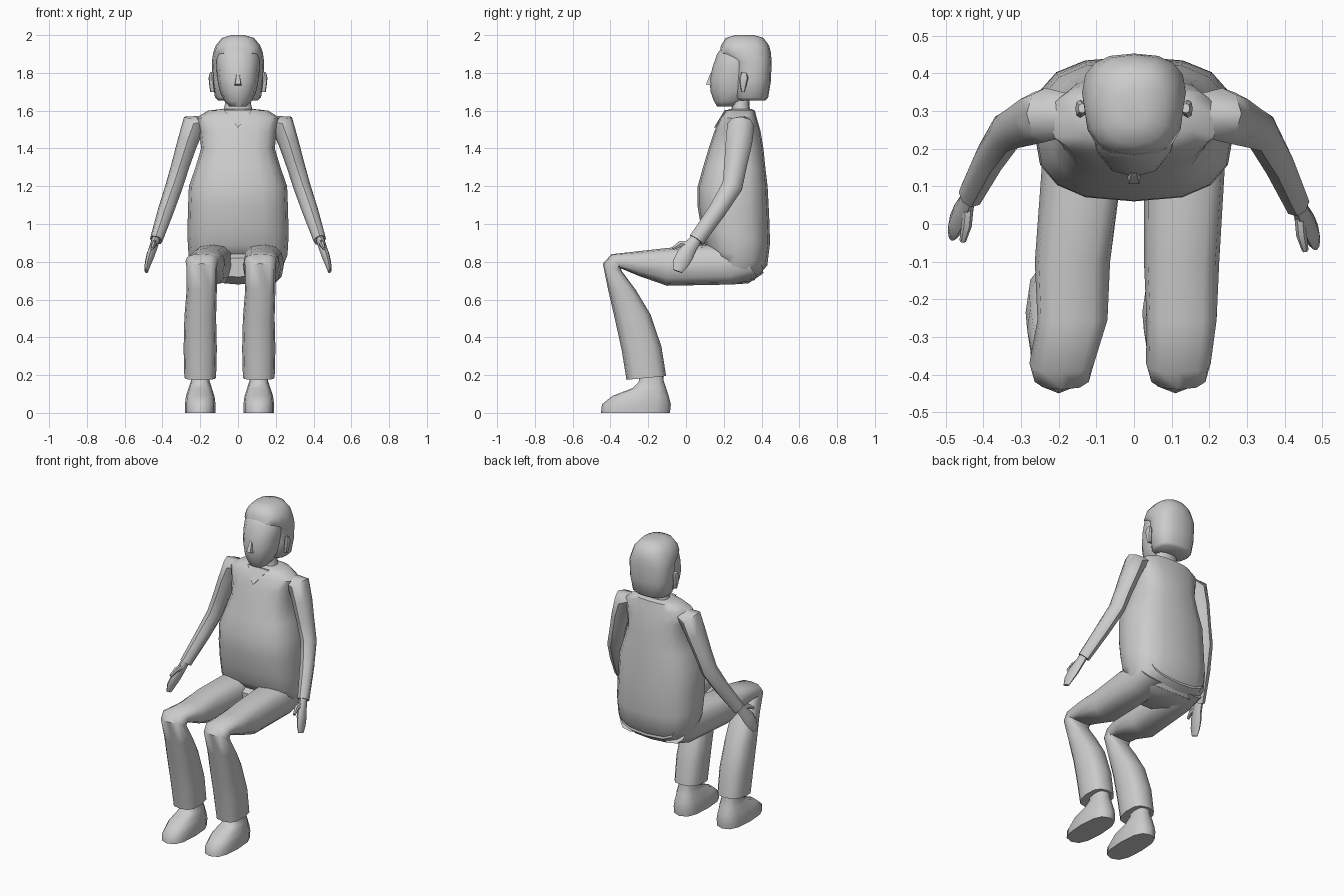
import bpy, bmesh, math
from mathutils import Vector

def spow(v, p):
    return math.copysign(abs(v) ** p, v)

def skin(name, rings, sharp=45):
    """Join equal-sized rings of points into a capped, smooth-shaded skin."""
    bm = bmesh.new()
    vs = [[bm.verts.new(p) for p in r] for r in rings]
    n = len(vs[0])
    for a, b in zip(vs, vs[1:]):
        for i in range(n):
            j = (i + 1) % n
            bm.faces.new((a[i], a[j], b[j], b[i]))
    bm.faces.new(vs[0][::-1])
    bm.faces.new(vs[-1])
    bmesh.ops.recalc_face_normals(bm, faces=bm.faces)
    me = bpy.data.meshes.new(name)
    bm.to_mesh(me)
    bm.free()
    for p in me.polygons:
        p.use_smooth = True
    me.set_sharp_from_angle(angle=math.radians(sharp))
    ob = bpy.data.objects.new(name, me)
    bpy.context.collection.objects.link(ob)
    return ob

def loft(name, sections, n=12, p=0.8, sharp=45):
    """Sections: (centre x, half width, front y, front z, back y, back z)."""
    rings = []
    for cx, hw, fy, fz, by, bz in sections:
        ring = []
        for i in range(n):
            t = 2 * math.pi * (i + 0.0) / n
            c, s = spow(math.cos(t), p), spow(math.sin(t), p)
            ring.append((cx + hw * c, (fy + by) / 2 + s * (by - fy) / 2,
                         (fz + bz) / 2 + s * (bz - fz) / 2))
        rings.append(ring)
    return skin(name, rings, sharp)

def tube(name, path, n=8):
    """Path: (x, y, z, half width across x, half depth)."""
    pts = [Vector(q[:3]) for q in path]
    rings = []
    for i, q in enumerate(path):
        d = (pts[min(i + 1, len(pts) - 1)] - pts[max(i - 1, 0)]).normalized()
        u = (Vector((1, 0, 0)) - d * d.x).normalized()
        v = d.cross(u)
        rings.append([pts[i] + u * q[3] * math.cos(2 * math.pi * k / n)
                      + v * q[4] * math.sin(2 * math.pi * k / n) for k in range(n)])
    return skin(name, rings)

def level(rows):
    """Horizontal sections: (half width, front y, back y, z)."""
    return [(0, w, f, z, b, z) for w, f, b, z in rows]

# Shirt with a hem that drops towards the back
loft("shirt", [
    (0, 0.235, 0.13, 0.84, 0.36, 0.70),
    (0, 0.262, 0.10, 0.89, 0.43, 0.78),
    (0, 0.268, 0.08, 0.98, 0.445, 0.90),
    (0, 0.265, 0.06, 1.10, 0.44, 1.05)] + level([
        (0.26, 0.062, 0.432, 1.20),
        (0.225, 0.09, 0.42, 1.30),
        (0.195, 0.12, 0.41, 1.40),
        (0.205, 0.15, 0.395, 1.49),
        (0.225, 0.18, 0.375, 1.56),
        (0.16, 0.21, 0.365, 1.60),
        (0.075, 0.235, 0.345, 1.61)]), n=16, p=0.75)

# Open V neckline
skin("neckline", [[(-0.075, 0.205, 1.604), (0.075, 0.205, 1.604), (0, 0.148, 1.51)],
                  [(-0.07, 0.235, 1.60), (0.07, 0.235, 1.60), (0, 0.19, 1.51)]])

# Seat of the trousers
loft("trouser_seat", [(0, 0.20, 0.10, 0.82, 0.10, 0.72),
                      (0, 0.225, 0.18, 0.88, 0.22, 0.68),
                      (0, 0.23, 0.28, 0.90, 0.33, 0.685),
                      (0, 0.20, 0.38, 0.90, 0.41, 0.74)], p=0.8)

# Legs and shoes: the knees sit slightly to one side of the hips
for side, label, knee, foot in ((1, "right", 0.118, 0.11), (-1, "left", -0.192, -0.20)):
    hip = side * 0.135
    mid = (hip + knee) / 2
    loft(label + "_trouser_leg", [
        (hip, 0.10, 0.26, 0.88, 0.38, 0.72),
        (hip, 0.108, 0.10, 0.89, 0.26, 0.68),
        (mid, 0.10, -0.10, 0.873, -0.10, 0.673),
        (mid, 0.093, -0.26, 0.855, -0.25, 0.725),
        (knee, 0.086, -0.395, 0.84, -0.345, 0.765),
        (knee, 0.08, -0.44, 0.79, -0.34, 0.75),
        (knee, 0.08, -0.412, 0.65, -0.265, 0.65),
        (foot, 0.084, -0.375, 0.49, -0.187, 0.52),
        (foot, 0.088, -0.34, 0.33, -0.13, 0.35),
        (foot, 0.084, -0.315, 0.175, -0.105, 0.195)], p=0.75)
    loft(label + "_shoe", [
        (foot, 0.08, -0.45, 0.0, -0.085, 0.0),
        (foot, 0.081, -0.445, 0.045, -0.08, 0.045),
        (foot, 0.076, -0.39, 0.09, -0.09, 0.085),
        (foot, 0.062, -0.285, 0.13, -0.105, 0.13),
        (foot, 0.05, -0.25, 0.165, -0.118, 0.17),
        (foot, 0.048, -0.25, 0.22, -0.12, 0.22)], p=0.75)

# Sleeves, hands and thumbs: the left hand hangs a little further back
for s, label, dy, dz in ((1, "right", 0, 0), (-1, "left", 0.025, 0)):
    tube(label + "_sleeve", [
        (s * 0.17, 0.29, 1.545, 0.03, 0.055),
        (s * 0.235, 0.29, 1.525, 0.066, 0.072),
        (s * 0.268, 0.28, 1.43, 0.054, 0.07),
        (s * 0.305, 0.262, 1.31, 0.048, 0.06),
        (s * 0.338, 0.245, 1.20, 0.046, 0.055),
        (s * 0.382, 0.165 + dy / 2, 1.07, 0.043, 0.047),
        (s * 0.433, 0.055 + dy, 0.915 + dz, 0.034, 0.042)])
    tube(label + "_hand", [
        (s * 0.432, 0.06 + dy, 0.93 + dz, 0.022, 0.03),
        (s * 0.447, 0.025 + dy, 0.88 + dz, 0.022, 0.036),
        (s * 0.463, -0.005 + dy, 0.835 + dz, 0.022, 0.045),
        (s * 0.477, -0.03 + dy, 0.79 + dz, 0.017, 0.042),
        (s * 0.485, -0.045 + dy, 0.75 + dz, 0.01, 0.026)])
    tube(label + "_thumb", [
        (s * 0.44, 0.02 + dy, 0.895 + dz, 0.014, 0.02),
        (s * 0.445, -0.03 + dy, 0.895 + dz, 0.014, 0.017),
        (s * 0.455, -0.07 + dy, 0.87 + dz, 0.009, 0.01)], n=6)

# Neck and face
loft("neck", level([(0.085, 0.235, 0.345, 1.58), (0.07, 0.245, 0.335, 1.63),
                    (0.07, 0.24, 0.34, 1.70)]))
loft("face", level([(0.045, 0.165, 0.26, 1.622), (0.072, 0.148, 0.33, 1.65),
                    (0.095, 0.13, 0.37, 1.70), (0.108, 0.125, 0.39, 1.76),
                    (0.115, 0.14, 0.40, 1.83), (0.115, 0.165, 0.40, 1.90),
                    (0.09, 0.20, 0.38, 1.95)]), p=0.9, sharp=60)

# Nose
skin("nose", [[(-0.02, 0.14, 1.73), (0.02, 0.14, 1.73), (0.008, 0.15, 1.81), (-0.008, 0.15, 1.81)],
              [(-0.014, 0.106, 1.74), (0.014, 0.106, 1.74), (0.007, 0.13, 1.80), (-0.007, 0.13, 1.80)]])

# Hair: back and sides, stepping forward to the fringe
loft("hair", level([(0.105, 0.27, 0.42, 1.655), (0.122, 0.255, 0.435, 1.67),
                    (0.135, 0.25, 0.45, 1.76), (0.138, 0.245, 0.453, 1.86),
                    (0.132, 0.178, 0.45, 1.905), (0.118, 0.185, 0.44, 1.945),
                    (0.085, 0.21, 0.41, 1.985), (0.035, 0.26, 0.36, 2.0)]),
     n=16, p=0.8, sharp=50)

# Ears
for s, label in ((1, "right"), (-1, "left")):
    loft(label + "_ear", [(s * 0.135, 0.012, 0.295, 1.70, 0.31, 1.70),
                          (s * 0.14, 0.012, 0.285, 1.735, 0.32, 1.735),
                          (s * 0.143, 0.013, 0.282, 1.775, 0.33, 1.775),
                          (s * 0.138, 0.01, 0.295, 1.805, 0.32, 1.80)], n=8)
